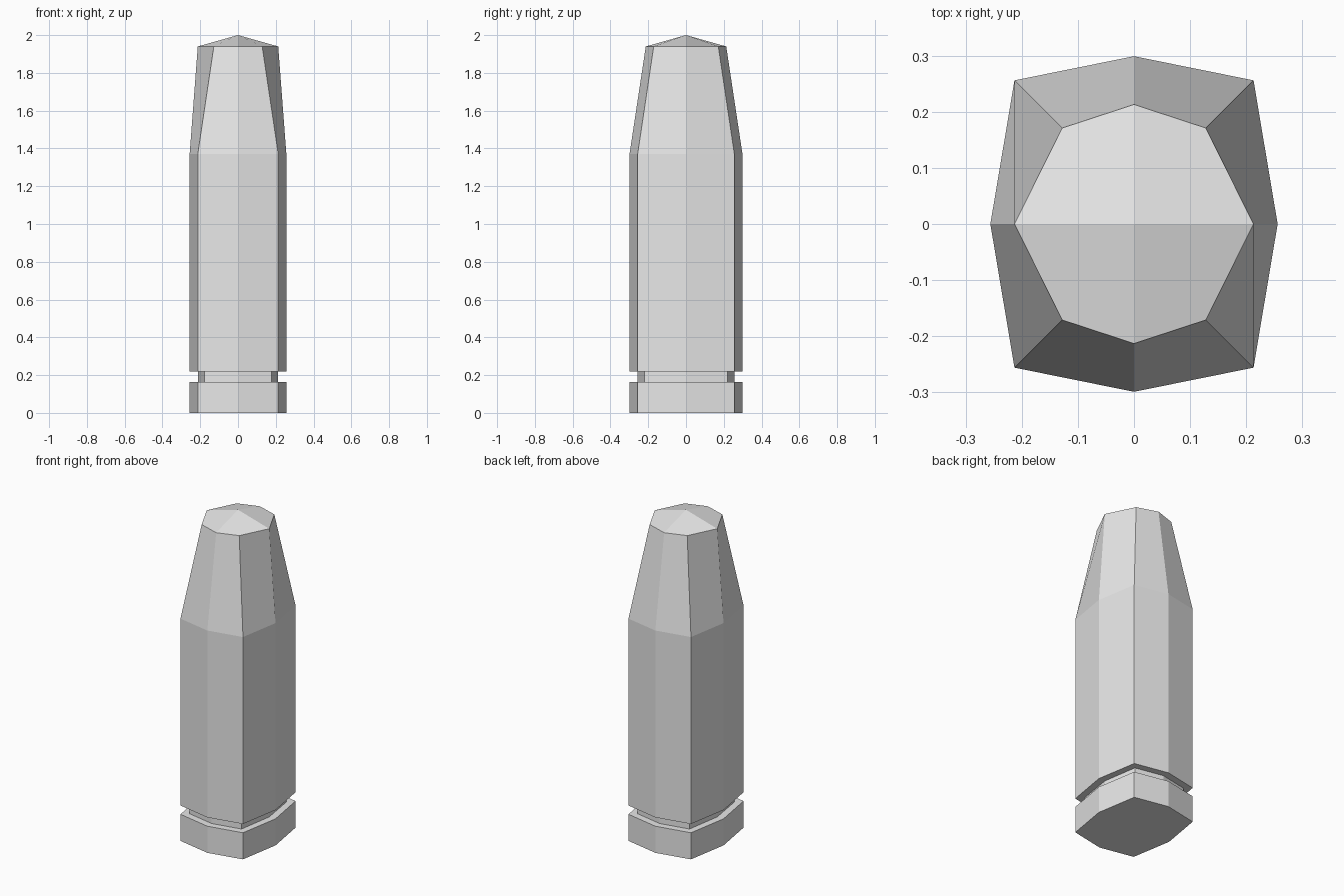
import bpy, bmesh

# Remove the default cube
cube = bpy.data.objects.get("Cube")
if cube:
    bpy.data.objects.remove(cube, do_unlink=True)

# Single grey material
grey = bpy.data.materials.new("plain_grey")
grey.use_nodes = True
colour = (0.8, 0.8, 0.8, 1)
grey.diffuse_color = colour
grey.node_tree.nodes["Principled BSDF"].inputs["Base Color"].default_value = colour


def octagon(side, corner_x, corner_y, front):
    """Uneven eight-sided outline: side points, corners, front and back points."""
    return [(side, 0), (corner_x, corner_y), (0, front), (-corner_x, corner_y),
            (-side, 0), (-corner_x, -corner_y), (0, -front), (corner_x, -corner_y)]


# Cross-sections of the shell
wide = octagon(0.256, 0.213, 0.256, 0.299)
groove = octagon(0.213, 0.178, 0.22, 0.256)
nose = octagon(0.213, 0.128, 0.171, 0.213)
sections = [(wide, 0), (wide, 0.164), (groove, 0.164), (groove, 0.218),
            (wide, 0.218), (wide, 1.37), (nose, 1.94)]

# Loft the rim, groove, casing and nose
bm = bmesh.new()
rings = [[bm.verts.new((x, y, z)) for x, y in outline] for outline, z in sections]
for low, high in zip(rings, rings[1:]):
    for i in range(8):
        j = (i + 1) % 8
        bm.faces.new((low[i], low[j], high[j], high[i]))
bm.faces.new(rings[0][::-1])

# Shallow pointed cap, one folded quad per quarter
apex = bm.verts.new((0, 0, 2))
top = rings[-1]
for i in range(0, 8, 2):
    bm.faces.new((apex, top[i], top[i + 1], top[(i + 2) % 8]))

bmesh.ops.recalc_face_normals(bm, faces=bm.faces)
mesh = bpy.data.meshes.new("cartridge")
bm.to_mesh(mesh)
bm.free()
mesh.materials.append(grey)
cartridge = bpy.data.objects.new("cartridge", mesh)
bpy.context.collection.objects.link(cartridge)
